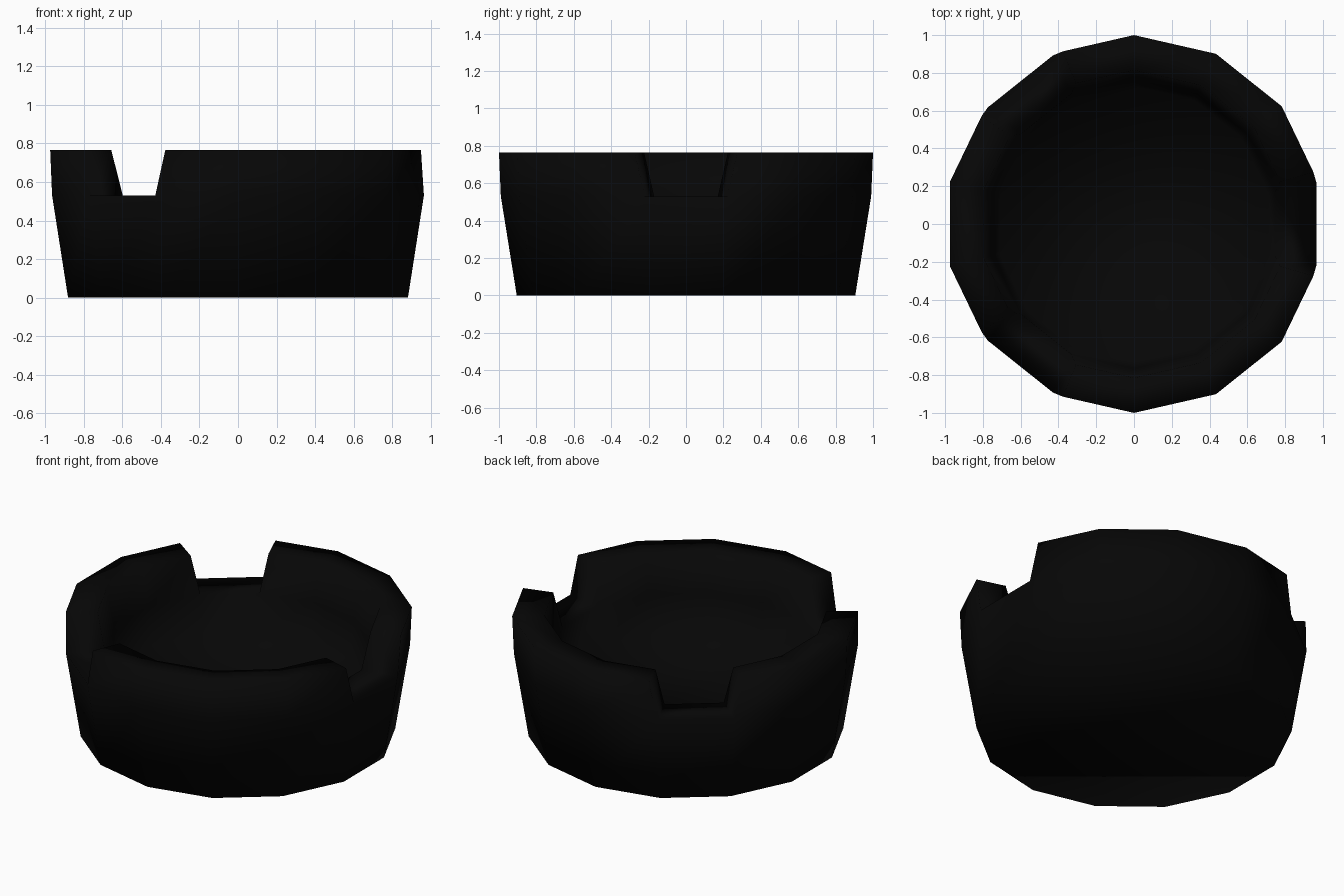
import bpy, bmesh, math

if "Cube" in bpy.data.objects:
    bpy.data.objects.remove(bpy.data.objects["Cube"])

N = 14                    # sides of the bowl
NOTCHES = {0, 5, 9}       # sides that carry a resting notch
FLARE = 0.13              # how far notch walls lean outward at the rim
STEP = 2 * math.pi / N

# one material for the whole tray
black = bpy.data.materials.new("glossy_black")
black.diffuse_color = (0.002, 0.002, 0.002, 1)
black.use_nodes = True
black.node_tree.nodes["Principled BSDF"].inputs["Base Color"].default_value = black.diffuse_color

bm = bmesh.new()


def pos(i, r, z):
    a = (i + 0.5) * STEP
    return (r * math.cos(a), r * math.sin(a), z)


def ring(r, z, flare=0.0):
    """Ring of N corners; corners beside a notch slide away from it."""
    out = []
    for i in range(N):
        x, y, _ = pos(i, r, z)
        other = None
        if i in NOTCHES:
            other = pos(i + 1, r, z)
        elif (i + 1) % N in NOTCHES:
            other = pos(i - 1, r, z)
        if other and flare:
            x += (other[0] - x) * flare
            y += (other[1] - y) * flare
        out.append(bm.verts.new((x, y, z)))
    return out


# profile rings: outside from bottom to rim, then down the inside
base = ring(0.905, 0.0)
out_mid = ring(0.99, 0.53)
out_top = ring(1.0, 0.765, FLARE)
in_top = ring(0.815, 0.765, FLARE)
in_mid = ring(0.765, 0.53)
floor = ring(0.73, 0.3)


def quad(a, b, i):
    j = (i - 1) % N
    bm.faces.new((a[j], a[i], b[i], b[j]))


for i in range(N):
    quad(base, out_mid, i)
    quad(in_mid, floor, i)
    if i in NOTCHES:
        # notch bed and its two side walls
        quad(out_mid, in_mid, i)
        for k in (i, (i - 1) % N):
            bm.faces.new((out_mid[k], out_top[k], in_top[k], in_mid[k]))
    else:
        # rim segment
        quad(out_mid, out_top, i)
        quad(out_top, in_top, i)
        quad(in_top, in_mid, i)

# underside and inner floor
bm.faces.new(base)
bm.faces.new(floor)
bmesh.ops.recalc_face_normals(bm, faces=bm.faces[:])
for f in bm.faces:
    f.smooth = True

mesh = bpy.data.meshes.new("round_tray")
bm.to_mesh(mesh)
bm.free()
mesh.materials.append(black)
tray = bpy.data.objects.new("round_tray", mesh)
bpy.context.collection.objects.link(tray)
